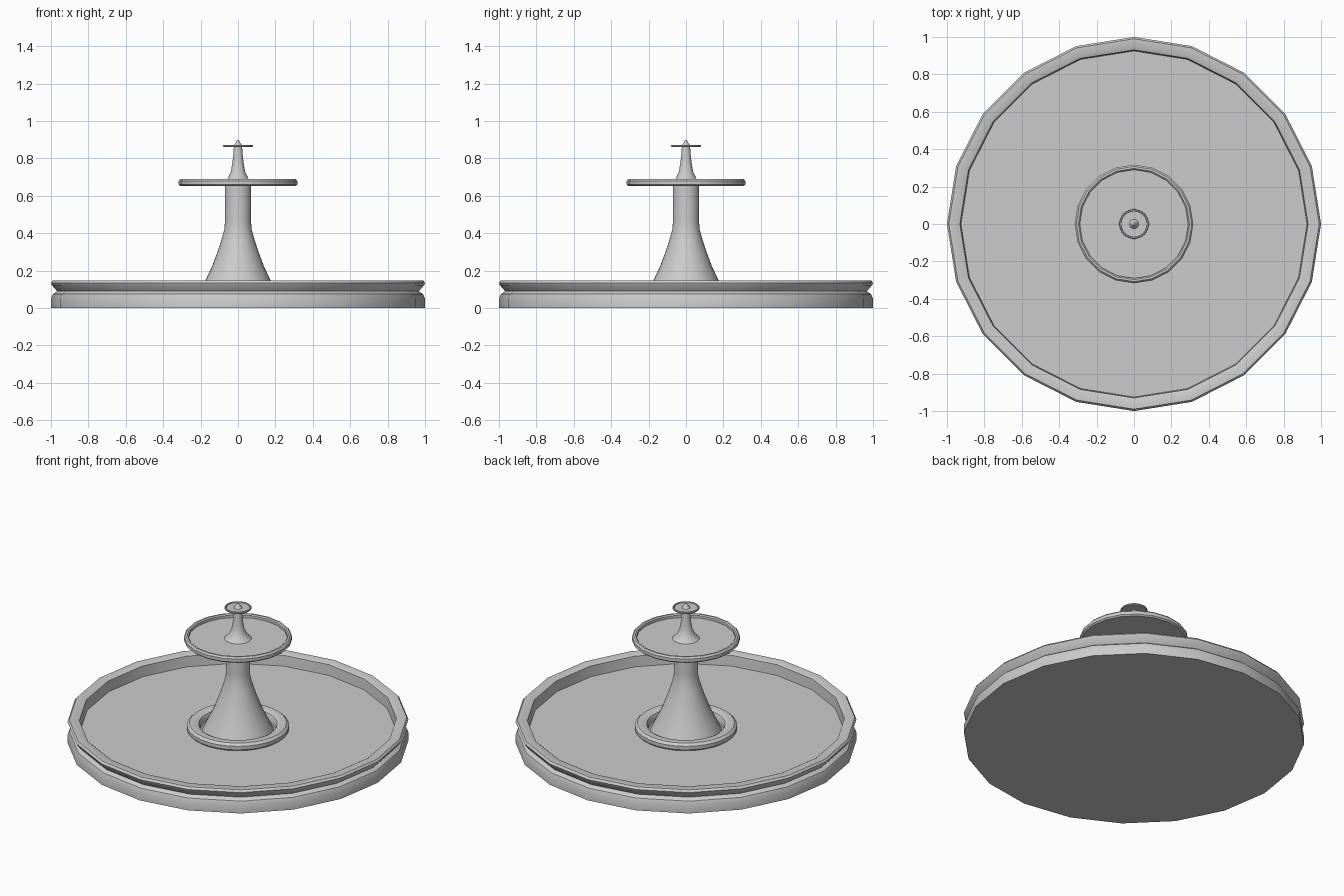
import bpy, bmesh
from math import cos, sin, tau, radians

if "Cube" in bpy.data.objects:
    bpy.data.objects.remove(bpy.data.objects["Cube"])


def lathe(name, profile, sides, closed=False):
    """Revolve (radius, z) points about the z axis; radius 0 makes a pole."""
    bm = bmesh.new()
    rings = []
    for r, z in profile:
        if r == 0:
            rings.append([bm.verts.new((0, 0, z))] * sides)
        else:
            rings.append([bm.verts.new((r * cos(tau * i / sides), r * sin(tau * i / sides), z))
                          for i in range(sides)])
    pairs = list(zip(rings, rings[1:]))
    if closed:
        pairs.append((rings[-1], rings[0]))
    for a, b in pairs:
        for i in range(sides):
            j = (i + 1) % sides
            corners = list(dict.fromkeys((a[i], a[j], b[j], b[i])))
            bm.faces.new(corners)
    bmesh.ops.recalc_face_normals(bm, faces=bm.faces)
    mesh = bpy.data.meshes.new(name)
    bm.to_mesh(mesh)
    bm.free()
    ob = bpy.data.objects.new(name, mesh)
    bpy.context.collection.objects.link(ob)
    bpy.ops.object.select_all(action='DESELECT')
    ob.select_set(True)
    bpy.context.view_layer.objects.active = ob
    bpy.ops.object.shade_smooth_by_angle(angle=radians(32))
    return ob


# Wide pool with a grooved outer wall and a raised rim
lathe("pool_basin", [(0, 0), (1, 0), (1, 0.05), (0.99, 0.075), (0.967, 0.09),
                     (0.995, 0.122), (1, 0.135), (0.99, 0.148), (0.94, 0.148),
                     (0.93, 0.142), (0.925, 0.075), (0, 0.075)], 20)

# Rounded kerb ring around the pedestal foot
lathe("pedestal_ring", [(0.285, 0.07), (0.3, 0.085), (0.3, 0.108), (0.285, 0.122),
                        (0.25, 0.125), (0.23, 0.115), (0.22, 0.095), (0.22, 0.07)],
      32, closed=True)

# Flared pedestal
lathe("pedestal", [(0, 0.07), (0.212, 0.07), (0.176, 0.145), (0.14, 0.22), (0.108, 0.305),
                   (0.09, 0.36), (0.073, 0.42), (0.07, 0.46), (0.07, 0.66), (0, 0.66)], 32)

# Middle dish
lathe("middle_dish", [(0, 0.652), (0.308, 0.652), (0.317, 0.66), (0.317, 0.68),
                      (0.308, 0.69), (0.297, 0.69), (0.29, 0.684), (0.29, 0.668),
                      (0, 0.668)], 20)

# Slim upper stem
lathe("upper_stem", [(0, 0.665), (0.083, 0.665), (0.07, 0.677), (0.055, 0.693),
                     (0.038, 0.73), (0.031, 0.77), (0.025, 0.82), (0.022, 0.865),
                     (0, 0.865)], 24)

# Small top dish
lathe("top_dish", [(0, 0.86), (0.076, 0.86), (0.079, 0.863), (0.079, 0.869),
                   (0.076, 0.872), (0.071, 0.872), (0.069, 0.866), (0, 0.866)], 24)

# Pointed finial
lathe("finial", [(0, 0.864), (0.026, 0.864), (0.02, 0.873), (0.011, 0.884),
                 (0.007, 0.895), (0, 0.9)], 16)
